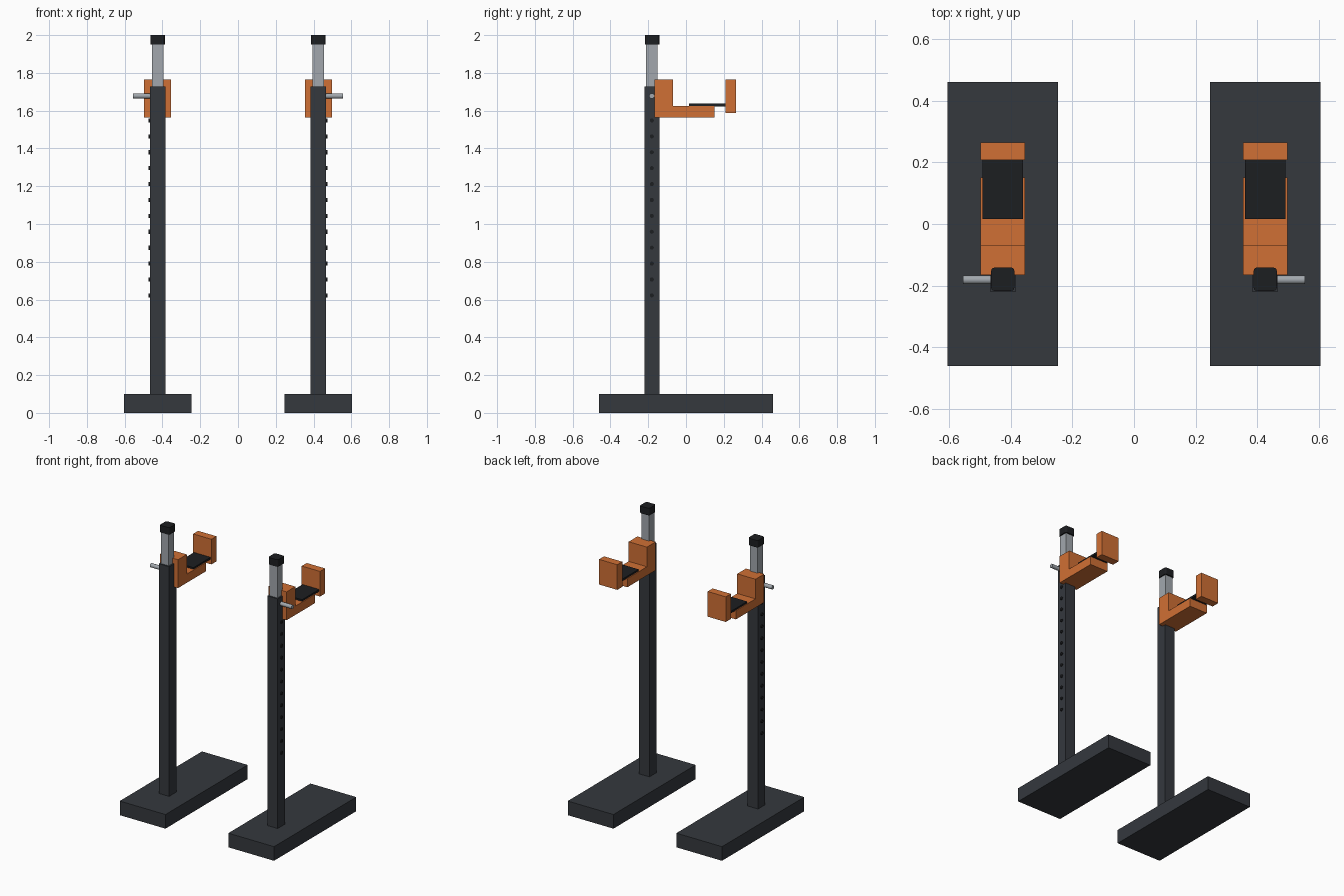
import bpy, bmesh
from math import pi

if "Cube" in bpy.data.objects:
    bpy.data.objects.remove(bpy.data.objects["Cube"])


def mat(name, c):
    m = bpy.data.materials.new(name)
    m.diffuse_color = (*c, 1)
    m.use_nodes = True
    m.node_tree.nodes["Principled BSDF"].inputs["Base Color"].default_value = m.diffuse_color
    return m


DARK = mat("dark_steel", (0.035, 0.04, 0.048))
BLACK = mat("black_rubber", (0.012, 0.013, 0.015))
ORANGE = mat("orange_paint", (0.63, 0.16, 0.035))
STEEL = mat("bare_steel", (0.36, 0.39, 0.42))
CX, PY = 0.4255, -0.181   # upright centre


def finish(name, bm, m):
    bmesh.ops.recalc_face_normals(bm, faces=bm.faces)
    me = bpy.data.meshes.new(name)
    bm.to_mesh(me)
    bm.free()
    me.materials.append(m)
    ob = bpy.data.objects.new(name, me)
    bpy.context.collection.objects.link(ob)
    return ob


def box(name, x, w, y0, y1, z0, z1, m, round_r=0):
    bm = bmesh.new()
    bmesh.ops.create_cube(bm, size=1)
    for v in bm.verts:
        v.co = (x + v.co.x * w, y0 + (v.co.y + .5) * (y1 - y0), z0 + (v.co.z + .5) * (z1 - z0))
    if round_r:
        edges = [e for e in bm.edges if abs(e.verts[0].co.z - e.verts[1].co.z) > 1e-4]
        bmesh.ops.bevel(bm, geom=edges, offset=round_r, segments=3, profile=.5, affect='EDGES')
    return finish(name, bm, m)


def rod(name, x0, x1, z, r, m, n):
    bpy.ops.mesh.primitive_cylinder_add(vertices=n, radius=r, depth=abs(x1 - x0),
                                        location=((x0 + x1) / 2, PY, z), rotation=(0, pi / 2, 0))
    ob = bpy.context.object
    ob.name = name
    ob.data.materials.append(m)
    bpy.ops.object.shade_smooth_by_angle()


def extrude_x(name, x, w, profile, m):
    bm = bmesh.new()
    f = bm.faces.new([bm.verts.new((x - w / 2, y, z)) for y, z in profile])
    r = bmesh.ops.extrude_face_region(bm, geom=[f])
    for v in r["geom"]:
        if isinstance(v, bmesh.types.BMVert):
            v.co.x += w
    return finish(name, bm, m)


for side, s in (("left", -1), ("right", 1)):
    x = s * CX
    # foot and telescoping upright
    box(f"{side}_base", x, 0.358, -0.46, 0.46, 0, 0.1, DARK)
    box(f"{side}_post", x, 0.081, PY - 0.04, PY + 0.04, 0.1, 1.727, DARK)
    box(f"{side}_inner_tube", x, 0.06, PY - 0.03, PY + 0.03, 1.6, 1.955, STEEL)
    box(f"{side}_cap", x, 0.076, PY - 0.036, PY + 0.04, 1.95, 2.0, BLACK, 0.012)
    # height adjustment holes on the outer side
    for i in range(12):
        rod(f"{side}_hole_{i + 1}", s * (CX + 0.03), s * (CX + 0.047), 0.622 + i * 0.0842, 0.011, BLACK, 12)
    # locking pin
    rod(f"{side}_pin", s * (CX + 0.02), s * 0.555, 1.678, 0.014, STEEL, 20)
    # bar cradle: L bracket, pad, front lip
    extrude_x(f"{side}_cradle", x, 0.143, [(-0.166, 1.563), (0.15, 1.563), (0.15, 1.625),
              (-0.068, 1.625), (-0.068, 1.764), (-0.166, 1.764)], ORANGE)
    box(f"{side}_pad", x, 0.131, 0.016, 0.212, 1.623, 1.637, BLACK)
    box(f"{side}_lip", x, 0.143, 0.208, 0.264, 1.588, 1.766, ORANGE)
